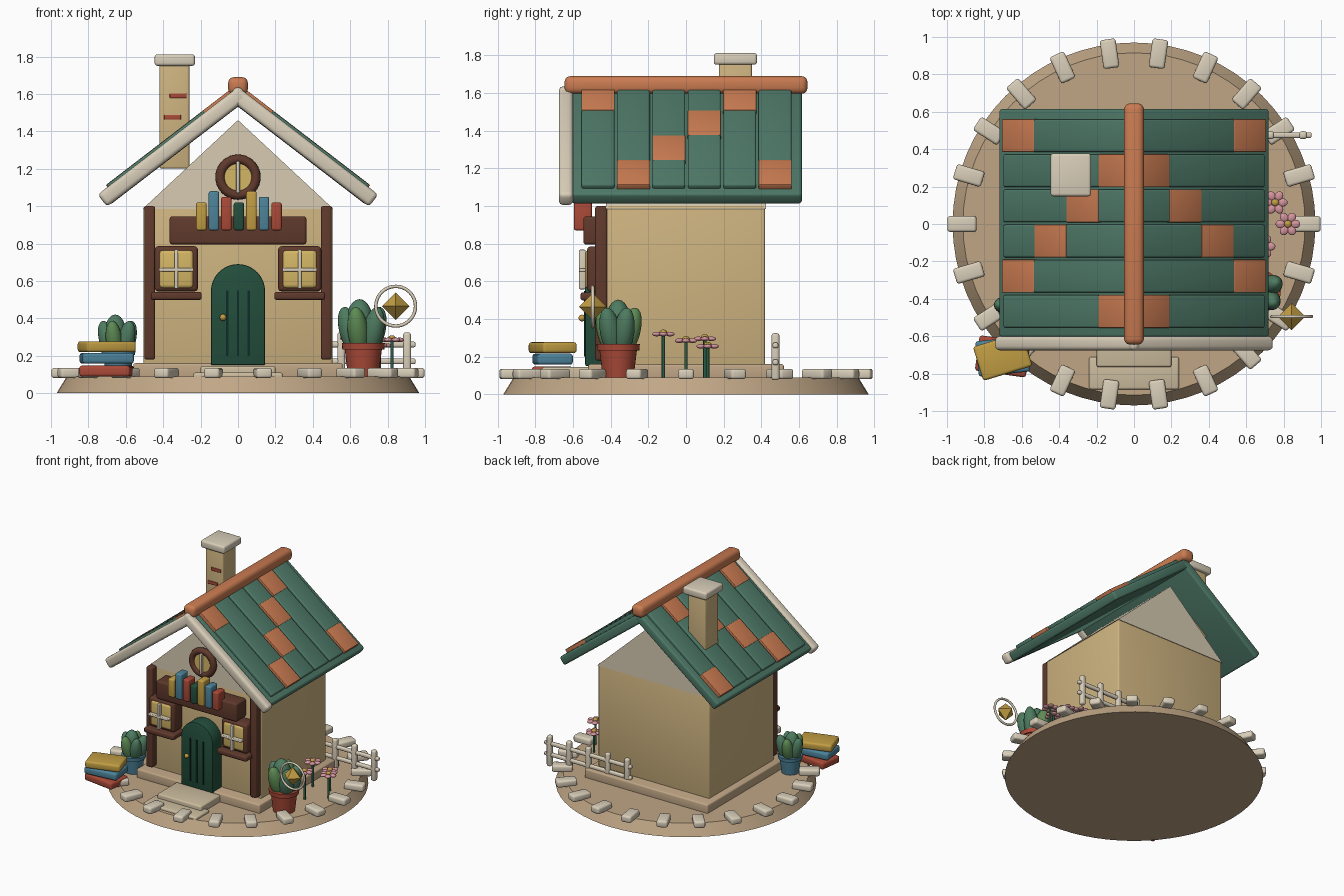
import bpy, bmesh
from math import sin, cos, pi, radians, atan
from mathutils import Matrix, Vector

if "Cube" in bpy.data.objects:
    bpy.data.objects.remove(bpy.data.objects["Cube"])

HEX = dict(ground="BFA585", path="CBBB9D", wall="CDB27F", gable="D6CAB0", cream="D8CDB8",
           green="4F7868", coral="C87A52", brown="603C30", door="28503F", groove="16302A",
           gold="C09C45", blue="4E8299", red="A84B3A", leaf="4F7A60", leaf2="5E8A55",
           pink="D4949C", stem="2F5C48", glass="D3B565")
MATS = {}
for k, h in HEX.items():
    m = bpy.data.materials.new(k)
    m.diffuse_color = [(int(h[i:i + 2], 16) / 255) ** 2.2 for i in (0, 2, 4)] + [1]
    m.use_nodes = True
    m.node_tree.nodes["Principled BSDF"].inputs["Base Color"].default_value = m.diffuse_color
    MATS[k] = m


def finish(name, bm, mat, loc=(0, 0, 0), rot=(0, 0, 0)):
    bmesh.ops.recalc_face_normals(bm, faces=bm.faces)
    me = bpy.data.meshes.new(name)
    bm.to_mesh(me)
    bm.free()
    me.materials.append(MATS[mat])
    ob = bpy.data.objects.new(name, me)
    ob.location, ob.rotation_euler = loc, rot
    bpy.context.collection.objects.link(ob)
    return ob


def bevel(bm, w, seg=3):
    if w:
        bmesh.ops.bevel(bm, geom=bm.edges[:], offset=w, segments=seg, profile=0.5, affect='EDGES')


def box(name, loc, size, mat, bev=0.012, rot=(0, 0, 0)):
    bm = bmesh.new()
    bmesh.ops.create_cube(bm, size=1)
    bmesh.ops.scale(bm, vec=size, verts=bm.verts)
    bevel(bm, bev)
    return finish(name, bm, mat, loc, rot)


def span(name, x, y, z, mat, bev=0.012):
    """Box given by its ranges on each axis."""
    return box(name, [(a + b) / 2 for a, b in (x, y, z)], [b - a for a, b in (x, y, z)], mat, bev)


def cone(name, loc, r1, r2, h, mat, n=32, rot=(0, 0, 0)):
    bm = bmesh.new()
    bmesh.ops.create_cone(bm, cap_ends=True, segments=n, radius1=r1, radius2=r2, depth=h)
    return finish(name, bm, mat, loc, rot)


def ball(name, loc, size, mat, rot=(0, 0, 0)):
    bm = bmesh.new()
    bmesh.ops.create_uvsphere(bm, u_segments=20, v_segments=12, radius=1)
    bmesh.ops.scale(bm, vec=size, verts=bm.verts)
    return finish(name, bm, mat, loc, rot)


def prism(name, pts, y0, y1, mat, bev=0):
    """Profile in x/z pushed along y."""
    bm = bmesh.new()
    f = bm.faces.new([bm.verts.new((x, y0, z)) for x, z in pts])
    g = bmesh.ops.extrude_face_region(bm, geom=[f])
    bmesh.ops.translate(bm, vec=(0, y1 - y0, 0), verts=[v for v in g['geom'] if isinstance(v, bmesh.types.BMVert)])
    bevel(bm, bev, 2)
    return finish(name, bm, mat)


def ring(name, loc, R, r, mat, n=40, k=10):
    """Torus standing upright, facing the front."""
    bm = bmesh.new()
    vs = [[bm.verts.new(((R + r * cos(b)) * cos(a), r * sin(b), (R + r * cos(b)) * sin(a)))
           for b in [2 * pi * j / k for j in range(k)]] for a in [2 * pi * i / n for i in range(n)]]
    for i in range(n):
        for j in range(k):
            p, q = vs[i], vs[(i + 1) % n]
            bm.faces.new((p[j], p[(j + 1) % k], q[(j + 1) % k], q[j]))
    return finish(name, bm, mat, loc)


# Ground disc with edging stones
cone("ground_disc", (0, 0, 0.045), 0.97, 0.915, 0.09, "ground", 64)
for i in range(22):
    a = 2 * pi * i / 22
    box("edging_stone", (0.92 * cos(a), 0.92 * sin(a), 0.108), (0.155, 0.085, 0.055), "cream", 0.015, (0, 0, a))

# Foundation, steps, walls and gable
span("foundation", (-0.56, 0.56), (-0.52, 0.52), (0.07, 0.16), "ground")
span("upper_step", (-0.2, 0.2), (-0.765, -0.5), (0.07, 0.145), "path")
span("lower_step", (-0.24, 0.24), (-0.885, -0.71), (0.07, 0.11), "path")
span("walls", (-0.505, 0.505), (-0.42, 0.42), (0.15, 1.0), "wall")
prism("gable", [(-0.51, 0.985), (0.51, 0.985), (0, 1.46)], -0.425, 0.425, "gable")

# Roof built in slope coordinates: s runs down the slope, n is outward
A = radians(37.5)


def slope_box(name, side, s, n, y, mat, bev):
    sm, nm = sum(s) / 2, sum(n) / 2
    box(name, (side * (sm * cos(A) + nm * sin(A)), sum(y) / 2, 1.62 - sm * sin(A) + nm * cos(A)),
        (s[1] - s[0], y[1] - y[0], n[1] - n[0]), mat, bev, (0, side * A, 0))


CORAL_ROWS = [3, 2, 1, 0, 3, 0]   # tile index from the eave upward, reordered front to back
CORAL_ROWS = [0, 3, 2, 1, 0, 3]
tile = 0.172 / cos(A)
for side in (-1, 1):
    slope_box("roof_slab", side, (0, 0.914), (-0.07, 0), (-0.605, 0.615), "green", 0.015)
    slope_box("bargeboard", side, (-0.02, 0.935), (-0.068, 0.014), (-0.675, -0.6), "cream", 0.022)
    for i, r in enumerate(CORAL_ROWS):
        y = -0.467 + 0.188 * i
        slope_box("roof_plank", side, (0.0, 0.865), (-0.01, 0.026), (y - 0.087, y + 0.087), "green", 0.01)
        s = 0.002 + r * tile
        slope_box("coral_tile", side, (s, s + tile), (-0.01, 0.028), (y - 0.088, y + 0.088), "coral", 0.004)
span("roof_ridge", (-0.053, 0.053), (-0.645, 0.645), (1.595, 1.69), "coral", 0.032)

# Chimney
span("chimney_shaft", (-0.42, -0.26), (0.175, 0.35), (1.2, 1.76), "wall")
span("chimney_cap", (-0.446, -0.23), (0.148, 0.377), (1.75, 1.812), "cream", 0.015)
span("chimney_brick", (-0.365, -0.275), (0.166, 0.19), (1.578, 1.603), "red", 0.004)
span("chimney_brick", (-0.395, -0.305), (0.166, 0.19), (1.462, 1.488), "red", 0.004)

# Corner posts and front windows
for s in (-1, 1):
    box("corner_post", (s * 0.472, -0.45, 0.59), (0.058, 0.065, 0.82), "brown")
    x = s * 0.33
    box("window_frame", (x, -0.465, 0.665), (0.232, 0.12, 0.242), "brown", 0.02)
    box("window_pane", (x, -0.5, 0.663), (0.185, 0.07, 0.205), "glass", 0.02)
    box("window_bar_upright", (x, -0.55, 0.663), (0.02, 0.035, 0.21), "cream", 0.006)
    box("window_bar_across", (x, -0.55, 0.66), (0.185, 0.035, 0.02), "cream", 0.006)
    box("window_sill", (x, -0.485, 0.52), (0.272, 0.15, 0.042), "brown")

# Arched door
arch = [(0.145 * cos(pi * i / 20), 0.545 + 0.145 * sin(pi * i / 20)) for i in range(21)]
prism("door", [(-0.145, 0.15), (0.145, 0.15)] + arch, -0.535, -0.41, "door", 0.008)
for x in (-0.058, 0, 0.058):
    span("door_groove", (x - 0.006, x + 0.006), (-0.542, -0.53), (0.2, 0.55), "groove", 0)
ball("door_knob", (-0.08, -0.552, 0.405), (0.018,) * 3, "gold")

# Shelf with a row of books
span("book_shelf", (-0.366, 0.366), (-0.545, -0.41), (0.795, 0.945), "brown", 0.015)
for i, (c, top) in enumerate(zip("gold blue red door gold blue red".split(),
                                 (1.02, 1.08, 1.05, 1.02, 1.08, 1.05, 1.02))):
    x = 0.005 + (i - 3) * 0.067
    span("shelf_book", (x - 0.028, x + 0.028), (-0.595, -0.5), (0.87, top), c)

# Round gable window
ring("round_window_frame", (0, -0.455, 1.155), 0.095, 0.026, "brown")
cone("round_window_glass", (0, -0.44, 1.155), 0.09, 0.09, 0.05, "glass", 32, (pi / 2, 0, 0))
box("round_window_bar", (0, -0.475, 1.155), (0.02, 0.03, 0.17), "cream", 0.006)

# Stack of books on the ground
for z, c, a in ((0.118, "red", -8), (0.187, "blue", 6), (0.248, "gold", 17)):
    box("stacked_book", (-0.702, -0.708, z), (0.275, 0.19, 0.058), c, 0.015, (0, 0, radians(-a)) if c == "red_" else (0, 0, radians(a)))


# Potted plants
def plant(x, y, k, pot):
    z0 = 0.09
    cone("plant_pot", (x, y, z0 + 0.075 * k), 0.082 * k, 0.1 * k, 0.15 * k, pot)
    cone("pot_rim", (x, y, z0 + 0.16 * k), 0.112 * k, 0.115 * k, 0.035 * k, pot)
    ball("leaf", (x - 0.02 * k, y, z0 + 0.275 * k), (0.075 * k, 0.07 * k, 0.138 * k), "leaf")
    for i in range(5):
        a = radians(30 + 72 * i)
        ball("leaf", (x + 0.07 * k * cos(a), y + 0.06 * k * sin(a), z0 + 0.24 * k),
             (0.058 * k, 0.055 * k, 0.135 * k), ("leaf", "leaf2")[i % 2], (0, radians(16), a))


plant(0.67, -0.36, 1.0, "red")
plant(-0.64, -0.44, 0.8, "blue")

# Hovering ring with a gem
ring("gem_ring", (0.843, -0.495, 0.465), 0.106, 0.009, "cream")
bm = bmesh.new()
for s in (-1, 1):
    bmesh.ops.create_cone(bm, segments=4, radius1=0.073, radius2=0, depth=0.073,
                          matrix=Matrix.Translation((0, 0, s * 0.0365)) @ Matrix.Scale(s, 4, (0, 0, 1)))
bmesh.ops.remove_doubles(bm, verts=bm.verts, dist=0.001)
finish("gem", bm, "gold", (0.843, -0.495, 0.465))

# Flowers
for x, y, z in ((0.69, -0.12, 0.32), (0.823, 0, 0.285), (0.755, 0.115, 0.255), (0.61, 0.1, 0.295)):
    cone("flower_stem", (x, y, (z + 0.08) / 2), 0.009, 0.009, z - 0.08, "stem", 10)
    ball("flower_centre", (x, y, z + 0.01), (0.02, 0.02, 0.014), "gold")
    for i in range(6):
        a = pi * i / 3
        ball("flower_petal", (x + 0.04 * cos(a), y + 0.04 * sin(a), z), (0.026, 0.022, 0.012), "pink", (0, 0, a))

# Back fence
for i in range(5):
    box("fence_post", (0.2 + 0.176 * i, 0.475, 0.2), (0.042, 0.042, 0.25), "cream", 0.014)
for z in (0.17, 0.26):
    span("fence_rail", (0.16, 0.95), (0.46, 0.49), (z - 0.015, z + 0.015), "cream", 0.01)

# Smooth shading with sharp edges kept
for ob in bpy.context.collection.objects:
    ob.select_set(True)
    bpy.context.view_layer.objects.active = ob
bpy.ops.object.shade_smooth_by_angle(angle=radians(38))
